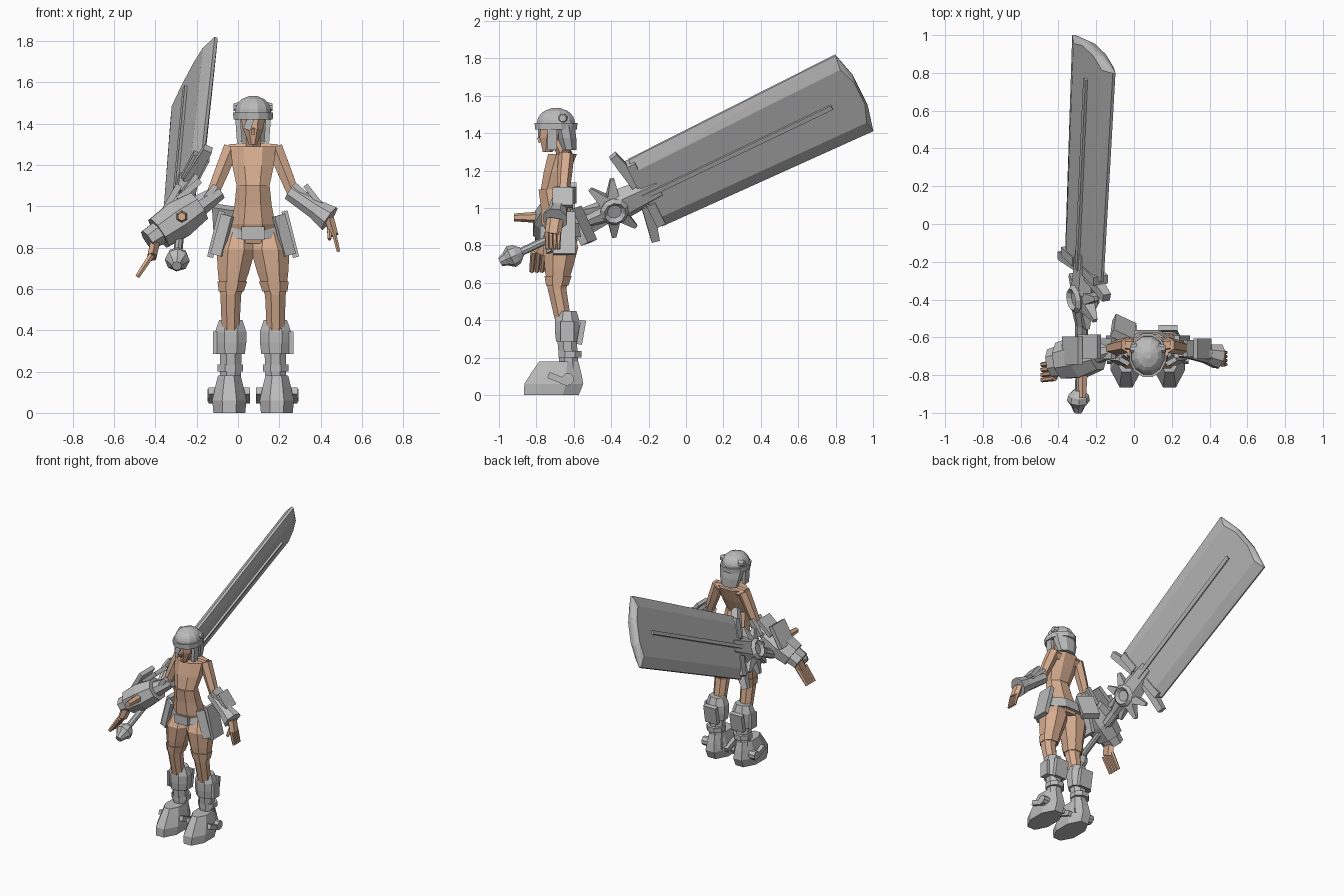
import bpy, bmesh
from math import pi, cos, sin, radians, sqrt
from mathutils import Vector, Matrix, Euler

old = bpy.data.objects.get("Cube")
if old:
    bpy.data.objects.remove(old, do_unlink=True)

UP = Vector((0, 0, 1))
SIDES = (("left", 1), ("right", -1))


def material(name, red, green, blue):
    mat = bpy.data.materials.new(name)
    mat.use_nodes = True
    colour = (red, green, blue, 1)
    mat.diffuse_color = colour
    mat.node_tree.nodes["Principled BSDF"].inputs["Base Color"].default_value = colour
    return mat


STEEL = material("grey steel", .5, .5, .5)
SKIN = material("tan skin", .68, .42, .28)


def body(x, y, z):
    """Point measured from the upright line through the hips."""
    return Vector((.073 + x, y - .66, z))


def finish(name, bm, mat, place):
    bmesh.ops.recalc_face_normals(bm, faces=bm.faces)
    mesh = bpy.data.meshes.new(name)
    bm.to_mesh(mesh)
    bm.free()
    mesh.transform(place)
    mesh.materials.append(mat)
    bpy.context.collection.objects.link(bpy.data.objects.new(name, mesh))


def loft(name, mat, start, end, widths, depth=1, sides=8, level=False, place=Matrix()):
    """Evenly spaced rings from start to end; depth is the ratio to each half width."""
    axis = UP if level else (end - start).normalized()
    guide = Vector((0, 1, 0)) if abs(axis.y) < .9 else UP
    deep = (guide - axis * guide.dot(axis)).normalized()
    wide = deep.cross(axis)
    bm = bmesh.new()
    loops = []
    for step, width in enumerate(widths):
        centre = start.lerp(end, step / (len(widths) - 1))
        radius = width / cos(pi / sides)
        turns = [2 * pi * (i + .5) / sides for i in range(sides)]
        loops.append([bm.verts.new(centre + radius * (wide * cos(t) + deep * sin(t) * depth))
                      for t in turns])
    for low, high in zip(loops, loops[1:]):
        for i in range(sides):
            j = (i + 1) % sides
            bm.faces.new((low[i], low[j], high[j], high[i]))
    bm.faces.new(loops[0])
    bm.faces.new(loops[-1])
    finish(name, bm, mat, place)


def box(name, mat, centre, size, tilt=(0, 0, 0), place=Matrix()):
    bm = bmesh.new()
    bmesh.ops.create_cube(bm, size=1)
    turn = Euler([radians(angle) for angle in tilt]).to_matrix().to_4x4()
    shape = Matrix.Translation(centre) @ turn @ Matrix.Diagonal((*size, 1))
    finish(name, bm, mat, place @ shape)


# Torso and neck
seat, waist, chest = body(0, 0, .82), body(0, -.06, 1.1), body(0, 0, 1.29)
loft("abdomen", SKIN, seat, waist, (.095, .108, .09, .08), depth=.85, level=True)
loft("chest", SKIN, waist, chest, (.08, .1, .11), depth=.7, level=True)
loft("shoulders", SKIN, body(-.12, .02, 1.27), body(.12, .02, 1.27), (.03, .04, .03), sides=6)
loft("neck", SKIN, body(0, .015, 1.28), body(0, -.03, 1.38), (.035, .035), sides=6)

# Head and hair
crown = body(0, -.035, 1.455)
loft("face", SKIN, body(0, -.08, 1.3), crown, (.02, .05, .062), depth=1.3, level=True)
box("nose", SKIN, body(0, -.12, 1.365), (.02, .025, .03), (20, 0, 0))
loft("back_hair", STEEL, body(0, .035, 1.31), body(0, .01, 1.44), (.06, .078, .085), depth=.65, level=True)
box("fringe_lock", STEEL, body(-.02, -.125, 1.4), (.035, .012, .06), (0, 20, 0))

# Helmet
dome = [.088 * sqrt(1 - (i / 5.1) ** 2) for i in range(6)]
loft("helmet_brim", STEEL, crown - UP * .035, crown, (.095, .097), depth=1.18, sides=12)
loft("helmet_dome", STEEL, crown, crown + UP * .08, dome, depth=1.15, sides=12)
for side, s in SIDES:
    box(side + "_hair_lock", STEEL, body(s * .07, -.055, 1.375), (.025, .05, .13), (0, s * 4, 0))
    knob = body(s * .06, 0, 1.48)
    loft(side + "_helmet_knob", STEEL, knob, knob + Vector((s * .035, 0, 0)), (.027, .018))

# Belt and hip plates
loft("belt", STEEL, seat + UP * .025, seat + UP * .1, (.148, .125), depth=.67, level=True)
box("buckle", STEEL, body(0, -.105, .87), (.11, .03, .065))
for side, s in SIDES:
    box(side + "_hip_plate", STEEL, body(s * .18, .01, .865), (.03, .12, .23), (0, -s * 14, 0))
    box(side + "_front_plate", STEEL, body(s * .15, -.065, .86), (.06, .025, .2), (-6, -s * 14, s * 30))
box("back_hip_plate", STEEL, body(-.13, .1, .905), (.12, .045, .2), (24, 8, -25))

for side, s in SIDES:
    # Legs
    hip, knee, ankle = body(s * .07, 0, .9), body(s * .108, -.03, .57), body(s * .11, .04, .2)
    loft(side + "_thigh", SKIN, hip, knee, (.055, .094, .075, .05), level=True)
    loft(side + "_thigh_band", SKIN, hip.lerp(knee, .95), hip.lerp(knee, .8), (.06, .072), level=True)
    loft(side + "_shin", SKIN, knee, ankle, (.05, .042, .038), level=True)

    # Boots
    heel, cuff = body(s * .115, -.06, 0), body(s * .108, .025, .285)
    loft(side + "_foot", STEEL, heel, body(s * .115, -.02, .18), (.077, .083, .07, .055), depth=1.9, level=True)
    loft(side + "_boot_shaft", STEEL, ankle - UP * .13, cuff, (.058, .05, .052), level=True)
    loft(side + "_boot_strap", STEEL, ankle, ankle + UP * .035, (.062, .062))
    loft(side + "_boot_cuff", STEEL, cuff, cuff + UP * .165, (.068, .075, .075, .056), depth=.88)
    box(side + "_calf_flap", STEEL, cuff + Vector((0, .075, .05)), (.1, .03, .13), (-10, 0, 0))
    box(side + "_cuff_plate", STEEL, cuff + Vector((s * .077, 0, .055)), (.02, .07, .11))
    loft(side + "_ankle_bolt", STEEL, body(s * .05, .03, .085), body(s * .22, .03, .085), (.03, .03))
    box(side + "_ankle_strap", STEEL, body(s * .115, -.02, .085), (.2, .12, .035), (-22, 0, 0))

    # Upper arms
    loft(side + "_upper_arm", SKIN, body(s * .105, .02, 1.285), body(s * .2, 0, 1.05), (.037, .034, .028), sides=6)

# Left bracer with raised flaps
elbow, wrist = body(.18, 0, 1.07), body(.37, -.04, .94)
loft("left_bracer", STEEL, elbow, wrist, (.042, .052))
loft("left_bracer_cuff", STEEL, elbow.lerp(wrist, .7), wrist, (.05, .064))
box("left_elbow_flap", STEEL, body(.29, 0, 1.055), (.025, .11, .12), (0, -38, 0))
box("left_bracer_flap", STEEL, body(.25, 0, 1.06), (.14, .09, .025), (0, 42, 0))

# Left hand
knuckles = wrist + Vector((.022, -.012, -.08))
loft("left_palm", SKIN, wrist, knuckles, (.022, .021), depth=1.8, sides=6)
for i in range(4):
    root = knuckles + Vector((0, .021 * (i - 1.5), .01))
    loft("left_finger", SKIN, root, root + Vector((.022, 0, -.09)), (.011, .008), sides=6)
loft("left_thumb", SKIN, wrist - UP * .03, wrist + Vector((0, -.06, -.1)), (.014, .008), sides=6)

# Right gauntlet, widest past the middle of the forearm
elbow, wrist = body(-.16, 0, 1.07), body(-.51, -.075, .835)
loft("right_bracer", STEEL, elbow, elbow.lerp(wrist, .35), (.036, .055))
loft("right_gauntlet", STEEL, elbow.lerp(wrist, .3), elbow.lerp(wrist, .85), (.075, .092, .08), depth=1.2)
loft("right_gauntlet_cuff", STEEL, elbow.lerp(wrist, .8), wrist, (.058, .052), depth=1.4)
box("gauntlet_flap", STEEL, body(-.4, -.01, 1.03), (.03, .15, .17), (0, 30, 0))
box("gauntlet_back_plate", STEEL, body(-.31, .01, 1.08), (.14, .13, .03), (0, -40, 0))
box("right_elbow_flap", STEEL, body(-.22, 0, 1.05), (.03, .11, .13), (0, 38, 0))

# Right hand, held open
knuckles = wrist + Vector((.02, -.04, -.08))
loft("right_palm", SKIN, wrist + Vector((.04, 0, .01)), knuckles, (.024, .022), depth=2, sides=6)
for i in range(4):
    root = knuckles + Vector((0, .027 * (i - 1.5), .01))
    loft("right_finger", SKIN, root, root + Vector((-.07, -.01, -.105)), (.014, .011), sides=6)
thumb = body(-.345, -.13, .95)
loft("right_thumb", SKIN, thumb, thumb - Vector((0, .13, 0)), (.026, .018), sides=6)

# Sword frame: x runs to the tip, y across the blade, z through it
along = Vector((.04, .9, .43)).normalized()
through = along.cross(Vector((.43, -.4, .81))).normalized()
frame = Matrix((along, through.cross(along), through)).transposed().to_4x4()
SWORD = Matrix.Translation((-.27, -.39, 1)) @ frame


def sword(x, y=0, z=0):
    return Vector((x, y, z))


# Blade with thin edges, a thicker middle and a raised rib
bm = bmesh.new()
for x, y in ((.19, .22), (1.43, .25), (1.465, .1)):
    for across in (y, -y):
        for face in (1, -1):
            bm.verts.new((x, across, face * .008))
            bm.verts.new((x - .01, across * .7, face * .036))
bmesh.ops.convex_hull(bm, input=bm.verts)
bmesh.ops.dissolve_limit(bm, angle_limit=.01, verts=bm.verts, edges=bm.edges)
finish("blade", bm, STEEL, SWORD)
box("blade_rib", STEEL, sword(.73), (1.12, .026, .1), place=SWORD)

# Guard: ringed hub, star of spikes, collar and prongs
loft("guard_hub", STEEL, sword(0, 0, -.05), sword(0, 0, .05), (.06, .06), sides=10, place=SWORD)
for face in (1, -1):
    bpy.ops.mesh.primitive_torus_add(major_segments=10, minor_segments=4, major_radius=.058, minor_radius=.02)
    ring = bpy.context.object
    ring.name = "guard_ring"
    ring.data.transform(SWORD @ Matrix.Translation((0, 0, face * .05)))
    ring.data.materials.append(STEEL)
for i in range(8):
    turn = pi * (i + .5) / 4
    ray = sword(cos(turn), sin(turn))
    loft("guard_spike", STEEL, ray * .05, ray * .17, (.036, .011), sides=4, place=SWORD)
loft("guard_collar", STEEL, sword(.04), sword(.27), (.05, .04), depth=1.6, sides=6, place=SWORD)
for s in (1, -1):
    loft("guard_prong", STEEL, sword(.17, s * .07), sword(.125, s * .28), (.032, .022), sides=4, place=SWORD)
    box("guard_shoulder", STEEL, sword(.19, s * .13), (.05, .14, .085), place=SWORD)

# Grip and pommel
loft("grip", STEEL, sword(-.58), sword(-.25), (.02, .02), place=SWORD)
loft("grip_flare", STEEL, sword(-.26), sword(-.06), (.032, .032, .055), place=SWORD)
loft("pommel", STEEL, sword(-.67), sword(-.54), (.022, .034, .056, .05, .022), place=SWORD)
